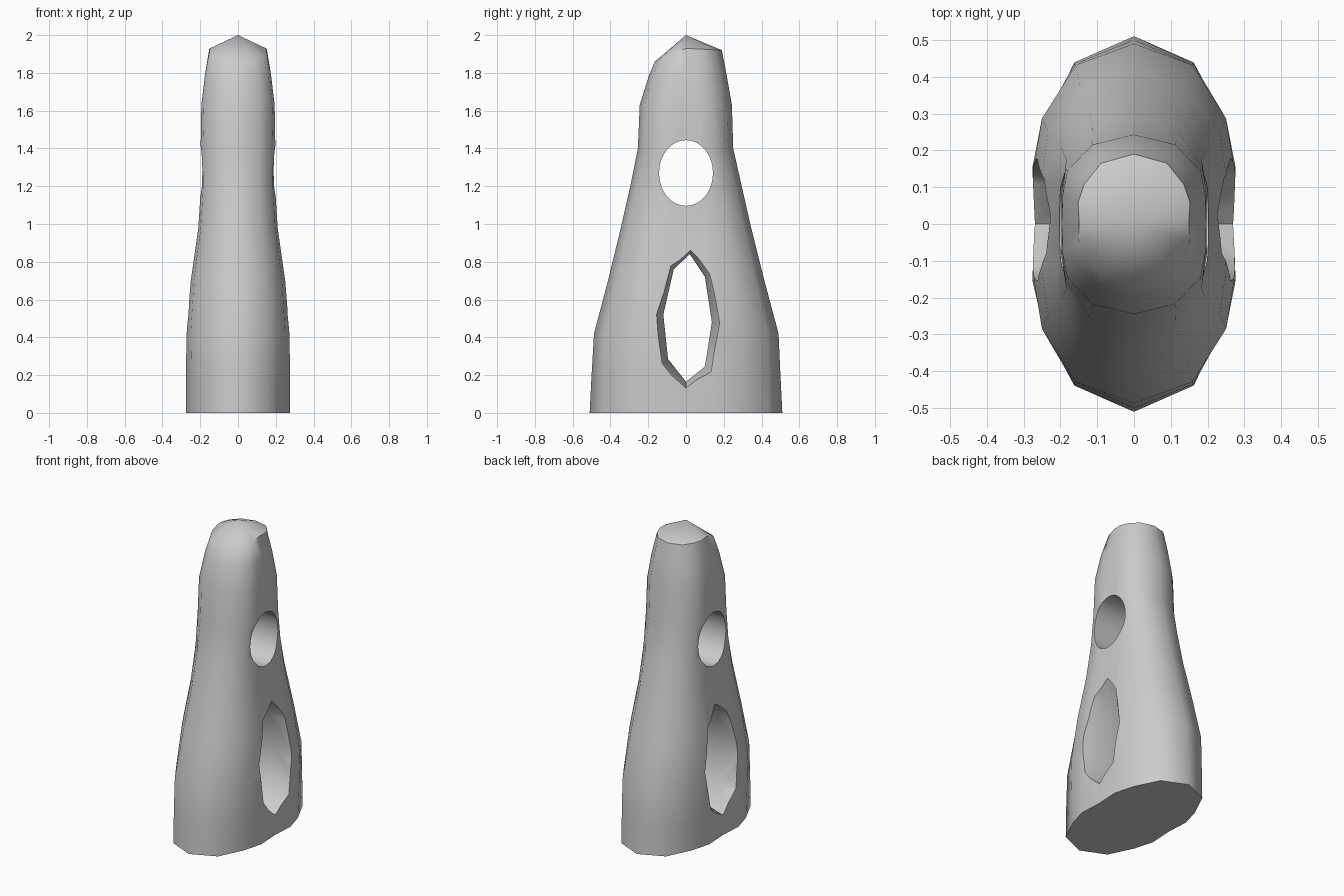
import bpy, bmesh, math

if "Cube" in bpy.data.objects:
    bpy.data.objects.remove(bpy.data.objects["Cube"])

# Half of a cross-section as fractions of half width / half depth: oval at the base, boxier above
OVAL = [(0, 1), (.59, .86), (.87, .55), (1, .3), (.97, 0)]
BOXY = [(0, 1), (.58, .89), (.94, .6), (1, .32), (1, 0)]


def ring(bm, z, hx, front, back, mix, zf=0, zb=0):
    """One horizontal section; zf and zb raise or lower its front and back ends."""
    quarter = [(a[0] + (b[0] - a[0]) * mix, a[1] + (b[1] - a[1]) * mix)
               for a, b in zip(OVAL, BOXY)]
    half = quarter + [(x, -y) for x, y in quarter[-2::-1]]
    loop = half + [(-x, y) for x, y in half[-2:0:-1]]
    verts = []
    for x, y in loop:
        depth, dz = (back, zb) if y > 0 else (front, zf)
        verts.append(bm.verts.new((x * hx, y * depth, z + dz * abs(y))))
    return verts


def bridge(bm, rings):
    for a, b in zip(rings, rings[1:]):
        n = len(a)
        for i in range(n):
            bm.faces.new((a[i], a[(i + 1) % n], b[(i + 1) % n], b[i]))


def finish(bm, name):
    bmesh.ops.recalc_face_normals(bm, faces=bm.faces)
    mesh = bpy.data.meshes.new(name)
    bm.to_mesh(mesh)
    bm.free()
    ob = bpy.data.objects.new(name, mesh)
    bpy.context.collection.objects.link(ob)
    return ob


# Tapered body with a rounded top
bm = bmesh.new()
sections = [
    (0, .275, .51, .51, 0), (.2, .276, .50, .50, .3), (.42, .272, .487, .49, .7),
    (.7, .25, .413, .415, .9), (.98, .21, .345, .345, 1), (1.2, .196, .295, .295, 1),
    (1.4, .198, .255, .25, 1), (1.63, .194, .245, .243, .9),
    (1.79, .175, .195, .215, .7), (1.93, .152, .165, .19, .3, -.07, -.01),
]
rings = [ring(bm, *s) for s in sections]
bridge(bm, rings)
bm.faces.new(rings[0])
apex = bm.verts.new((0, 0, 2))
top = rings[-1]
for i in range(len(top)):
    bm.faces.new((top[i], top[(i + 1) % len(top)], apex))
body = finish(bm, "body")


def hole_cutter(name, outline, centre, flare):
    """Tunnel along x through an outline of (y, z) points, widening outwards."""
    bm = bmesh.new()
    cy, cz = centre
    loops = []
    for x in (-.4, -.16, .16, .4):
        s = flare if abs(x) > .3 else 1
        loops.append([bm.verts.new((x, cy + (y - cy) * s[0] if s != 1 else y,
                                    cz + (z - cz) * s[1] if s != 1 else z))
                      for y, z in outline])
    bridge(bm, loops)
    bm.faces.new(loops[0])
    bm.faces.new(loops[-1])
    ob = finish(bm, name)
    ob.hide_render = True
    return ob


# Round upper hole and angular lower hole
round_outline = [(.143 * math.cos(t * math.tau / 32), 1.27 + .174 * math.sin(t * math.tau / 32))
                 for t in range(32)]
angular_outline = [(.02, .84), (.1, .72), (.137, .48), (.1, .245),
                   (0, .165), (-.095, .285), (-.12, .52), (-.065, .76)]
cutters = [hole_cutter("upper_hole_cutter", round_outline, (0, 1.27), (1, 1)),
           hole_cutter("lower_hole_cutter", angular_outline, (0, .5), (1.7, 1.22))]

bpy.context.view_layer.objects.active = body
body.select_set(True)
for c in cutters:
    mod = body.modifiers.new(c.name, 'BOOLEAN')
    mod.operation, mod.solver, mod.object = 'DIFFERENCE', 'EXACT', c
    bpy.ops.object.modifier_apply(modifier=mod.name)
for c in cutters:
    bpy.data.objects.remove(c)

bpy.ops.object.shade_smooth_by_angle(angle=math.radians(50))
